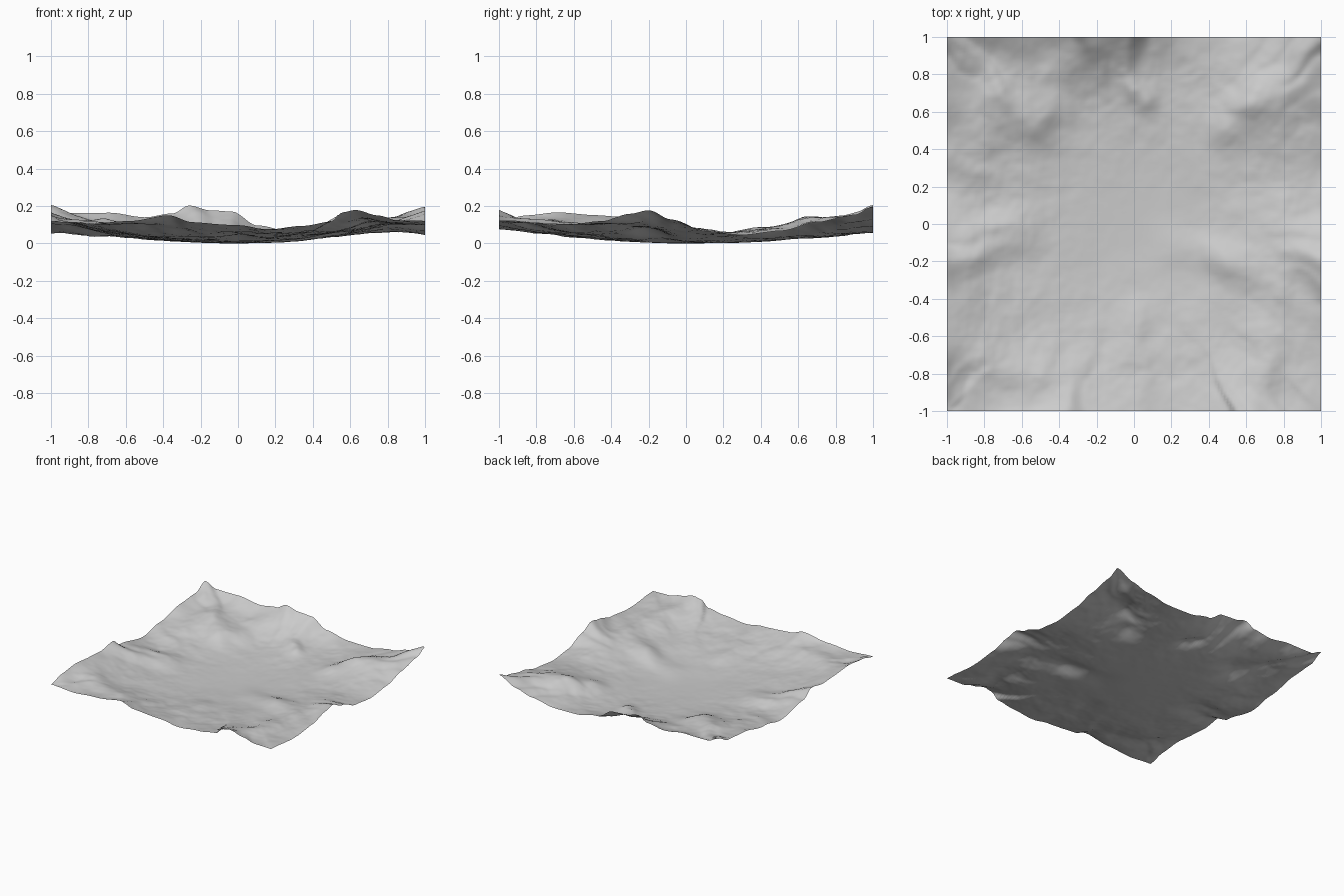
import bpy, bmesh
from mathutils import Vector, noise

if "Cube" in bpy.data.objects:
    bpy.data.objects.remove(bpy.data.objects["Cube"])

# Heights along the four borders: (position, height)
FRONT = [(-1, .12), (-.8, .105), (-.6, .12), (-.37, .15), (-.25, .115), (0, .097), (.15, .075),
         (.35, .095), (.5, .115), (.56, .165), (.63, .178), (.75, .15), (.85, .125), (1, .12)]
BACK = [(-1, .205), (-.9, .165), (-.7, .165), (-.5, .14), (-.35, .16), (-.26, .2), (-.15, .175),
        (-.03, .17), (.1, .1), (.3, .06), (.5, .055), (.7, .09), (.85, .13), (1, .195)]
LEFT = [(-1, .12), (-.85, .15), (-.7, .165), (-.5, .15), (-.35, .14), (-.2, .165), (-.1, .105),
        (.2, .05), (.4, .085), (.7, .14), (.88, .15), (1, .205)]
RIGHT = [(-1, .12), (-.7, .1), (-.45, .12), (-.3, .16), (-.2, .175), (-.08, .125), (.1, .065),
         (.3, .045), (.5, .065), (.7, .115), (.9, .15), (1, .195)]

# Rocky ridges: start, end, height, width
RIDGES = [((-.72, .7), (-.52, .55), .055, .13), ((.03, .7), (.07, .66), .03, .07),
          ((.5, .47), (.66, .64), .03, .1), ((.66, .64), (.9, .72), .03, .1),
          ((-.9, -.07), (-.65, -.03), .03, .1), ((.2, -.12), (.5, -.2), .015, .1),
          ((.5, -.2), (.75, -.36), .03, .12), ((0, -.5), (-.02, -.75), .015, .08),
          ((-.8, -.75), (-.5, -.78), .03, .11), ((.74, -.6), (.67, -.9), .025, .1),
          ((-.4, .8), (-.28, .95), .02, .1)]


def profile(points, t):
    for (a, za), (b, zb) in zip(points, points[1:]):
        if t <= b:
            f = (t - a) / (b - a)
            return za + (zb - za) * f * f * (3 - 2 * f)
    return points[-1][1]


def bowl(x, y):
    return (.15 if x > 0 else .09) * x * x + (.055 if y > 0 else .09) * y * y


def border(x, y):
    if abs(x) >= abs(y):
        return profile(RIGHT if x > 0 else LEFT, y)
    return profile(BACK if y > 0 else FRONT, x)


def ridge(p, a, b, h, w):
    a, b = Vector(a), Vector(b)
    f = max(0, min(1, (p - a).dot(b - a) / (b - a).length_squared))
    return h * 2.718 ** (-((p - a - (b - a) * f).length / w) ** 2)


def height(x, y):
    r = max(abs(x), abs(y))
    z = bowl(x, y)
    if r < .001:
        return z
    fade = 1 - r ** 8
    # wandering offset so that ridges do not run straight
    wob = noise.noise_vector(Vector((x * 4, y * 4, 1.7))) * .13 * fade
    ex, ey = x / r + wob.x, y / r + wob.y
    s = max(abs(ex), abs(ey))
    ex, ey = ex / s, ey / s
    # bowl in the middle, blending to the border profile at the rim
    z += r ** 5 * (border(ex, ey) - bowl(ex, ey))
    p = Vector((x + wob.x * .5, y + wob.y * .5))
    z += fade * sum(ridge(p, *s) for s in RIDGES)
    # rough weathering, calm in the centre
    rough = noise.fractal(Vector((x * 3 + 5, y * 3 + 2, .4)), .8, 2.1, 6)
    return z + rough * .018 * r * (.25 + .75 * fade)


# Terrain sheet
mesh = bpy.data.meshes.new("terrain")
bm = bmesh.new()
bmesh.ops.create_grid(bm, x_segments=128, y_segments=128, size=1)
for v in bm.verts:
    v.co.z = height(v.co.x, v.co.y)
low = min(v.co.z for v in bm.verts)
for v in bm.verts:
    v.co.z -= low
for f in bm.faces:
    f.smooth = True
bm.to_mesh(mesh)
bm.free()
terrain = bpy.data.objects.new("terrain", mesh)
bpy.context.collection.objects.link(terrain)
